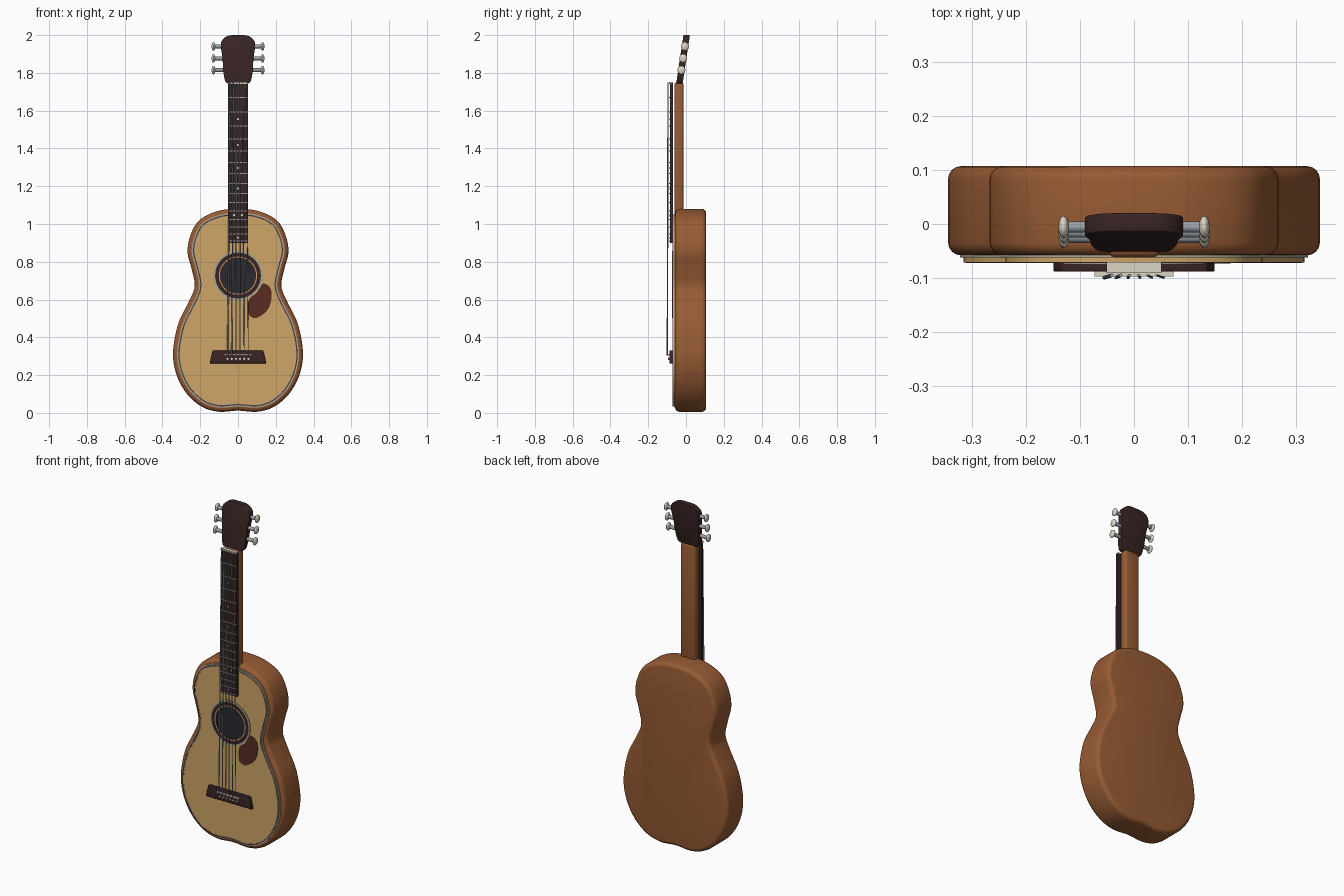
import bpy, bmesh, math
from mathutils import Vector

cube = bpy.data.objects.get("Cube")
if cube:
    bpy.data.objects.remove(cube, do_unlink=True)


def material(name, *rgb):
    m = bpy.data.materials.new(name)
    m.use_nodes = True
    m.diffuse_color = (*rgb, 1)
    bsdf = next(n for n in m.node_tree.nodes if n.type == 'BSDF_PRINCIPLED')
    bsdf.inputs["Base Color"].default_value = (*rgb, 1)
    return m


BROWN = material("brown wood", 0.31, 0.105, 0.034)
TAN = material("pale spruce", 0.62, 0.38, 0.14)
DARK = material("dark rosewood", 0.042, 0.018, 0.018)
RED = material("red brown guard", 0.10, 0.025, 0.017)
STEEL = material("steel", 0.33, 0.36, 0.40)
IVORY = material("ivory", 0.70, 0.66, 0.55)
BLACK = material("hole black", 0.022, 0.023, 0.030)
BINDING = material("binding grey", 0.40, 0.37, 0.30)


def finish(name, bm, mat, smooth=True, bevel=0, segments=3):
    bmesh.ops.recalc_face_normals(bm, faces=bm.faces)
    mesh = bpy.data.meshes.new(name)
    bm.to_mesh(mesh)
    bm.free()
    mesh.materials.append(mat)
    ob = bpy.data.objects.new(name, mesh)
    bpy.context.collection.objects.link(ob)
    bpy.ops.object.select_all(action='DESELECT')
    ob.select_set(True)
    bpy.context.view_layer.objects.active = ob
    if bevel:
        mod = ob.modifiers.new("rounded edges", 'BEVEL')
        mod.width, mod.segments = bevel, segments
        mod.limit_method, mod.angle_limit = 'ANGLE', math.radians(50)
        bpy.ops.object.modifier_apply(modifier=mod.name)
    if smooth:
        bpy.ops.object.shade_smooth_by_angle(angle=math.radians(40))
    return ob


def prism(name, outline, front, back, mat, lean=0, **kw):
    """Extrude an x-z outline from front to back; lean shifts y with height."""
    bm = bmesh.new()
    base = outline[0][1]
    loops = [[bm.verts.new((x, y + lean * (z - base), z)) for x, z in outline]
             for y in (front, back)]
    for loop in loops:
        bm.faces.new(loop)
    for i in range(len(outline)):
        bm.faces.new((loops[0][i - 1], loops[0][i], loops[1][i], loops[1][i - 1]))
    return finish(name, bm, mat, **kw)


def band(name, outer, inner, front, back, mat):
    """Flat closed band between two matching outlines."""
    bm = bmesh.new()
    rows = [[bm.verts.new((x, y, z)) for x, z in loop]
            for loop, y in ((outer, front), (inner, front), (inner, back), (outer, back))]
    for r in range(4):
        a, b = rows[r - 1], rows[r]
        for i in range(len(outer)):
            bm.faces.new((a[i - 1], a[i], b[i], b[i - 1]))
    return finish(name, bm, mat)


def spline(points, steps):
    """Closed smooth curve through the points."""
    p = [Vector(q) for q in points]
    out, n = [], len(p)
    for i in range(n):
        a, b, c, d = p[i - 1], p[i], p[(i + 1) % n], p[(i + 2) % n]
        for s in range(steps):
            t = s / steps
            out.append(0.5 * (2 * b + (c - a) * t + (2 * a - 5 * b + 4 * c - d) * t ** 2
                              + (3 * b - a - 3 * c + d) * t ** 3))
    return out


def mirrored(half):
    return half + [(-x, z) for x, z in reversed(half) if x > 0]


def inset(loop, dist):
    out = []
    for i, p in enumerate(loop):
        t = (loop[(i + 1) % len(loop)] - loop[i - 1]).normalized()
        out.append(p + Vector((-t.y, t.x)) * dist)
    return out


def circle(r, z, x=0, n=48):
    return [(x + r * math.cos(2 * math.pi * i / n), z + r * math.sin(2 * math.pi * i / n))
            for i in range(n)]


def box(name, x, z0, z1, front, back, mat, top=None, **kw):
    top = x if top is None else top
    return prism(name, [(-x, z0), (x, z0), (top, z1), (-top, z1)], front, back, mat, **kw)


def rod(name, start, end, radius, mat, sides=8):
    a, b = Vector(start), Vector(end)
    bm = bmesh.new()
    bmesh.ops.create_cone(bm, cap_ends=True, segments=sides, radius1=radius,
                          radius2=radius, depth=(b - a).length)
    bm.transform((b - a).to_track_quat('Z', 'Y').to_matrix().to_4x4())
    bmesh.ops.translate(bm, vec=(a + b) / 2, verts=bm.verts)
    return finish(name, bm, mat)


# Body, soundboard and edge binding
half = [(0, 0.012), (0.1, 0.006), (0.19, 0.032), (0.27, 0.1), (0.325, 0.2), (0.344, 0.32),
        (0.317, 0.47), (0.26, 0.59), (0.229, 0.67), (0.245, 0.76), (0.267, 0.85),
        (0.252, 0.94), (0.205, 1.02), (0.11, 1.068), (0, 1.08)]
outline = spline(mirrored(half), 5)
prism("body", outline, -0.058, 0.107, BROWN, bevel=0.024, segments=4)
prism("binding_edge", inset(outline, 0.022), -0.062, -0.05, BINDING)
prism("soundboard", inset(outline, 0.029), -0.07, -0.055, TAN)
band("binding_strip", inset(outline, 0.029), inset(outline, 0.038), -0.0715, -0.068, BINDING)
band("binding_line", inset(outline, 0.032), inset(outline, 0.035), -0.072, -0.069, RED)

# Soundhole and rosette
HOLE = 0.727
prism("soundhole", circle(0.092, HOLE), -0.0715, -0.068, BLACK)
for name, r1, r0, mat in (("rosette_outer", 0.131, 0.121, BINDING),
                          ("rosette_dark", 0.121, 0.101, DARK),
                          ("rosette_inner", 0.101, 0.096, TAN),
                          ("rosette_rim", 0.096, 0.088, DARK)):
    band(name, circle(r1, HOLE), circle(r0, HOLE), -0.0745, -0.068, mat)

# Pickguard
guard = [(0.134, 0.685), (0.17, 0.664), (0.178, 0.61), (0.157, 0.546), (0.104, 0.505),
         (0.064, 0.513), (0.055, 0.557), (0.063, 0.607), (0.095, 0.632), (0.115, 0.66)]
prism("pickguard", spline(guard, 4), -0.0735, -0.068, RED)

# Bridge, saddle and pins
box("bridge", 0.15, 0.262, 0.33, -0.088, -0.068, DARK, top=0.134, bevel=0.003)
box("saddle", 0.073, 0.304, 0.313, -0.097, -0.085, IVORY)
for i in range(6):
    x = (i - 2.5) * 0.022
    rod("bridge_pin", (x, -0.094, 0.286), (x, -0.085, 0.286), 0.006, IVORY)

# Neck, fretboard and nut
box("neck", 0.048, 1.05, 1.75, -0.062, -0.012, BROWN, bevel=0.014)
box("fretboard", 0.052, 0.9, 1.745, -0.086, -0.07, DARK)
box("nut", 0.051, 1.741, 1.751, -0.09, -0.07, IVORY)


def fret_height(n):
    return 0.3 + 1.45 * 0.5 ** (n / 12)


for n in range(1, 16):
    z = fret_height(n)
    box("fret", 0.052, z - 0.0025, z + 0.0025, -0.0895, -0.084, STEEL)
for n in (3, 5, 7, 9, 12, 15):
    z = (fret_height(n) + fret_height(n - 1)) / 2
    for x in ((-0.02, 0.02) if n == 12 else (0,)):
        prism("inlay_dot", circle(0.006, z, x, 12), -0.0875, -0.084, IVORY)

# Strings
for i in range(6):
    s = i - 2.5
    rod("string", (s * 0.022, -0.099, 0.305), (s * 0.0165, -0.095, 1.75),
        0.0036 - i * 0.0003, STEEL)

# Headstock, leaning back
LEAN = 0.15
head = [(0, 1.743), (0.055, 1.745), (0.07, 1.765), (0.079, 1.82), (0.082, 1.88),
        (0.091, 1.94), (0.083, 1.975), (0.05, 1.997), (0, 2.0)]
prism("headstock", spline(mirrored(head), 4), -0.052, -0.018, DARK, lean=LEAN, bevel=0.003)

# Tuners
for side in (-1, 1):
    for z in (1.815, 1.877, 1.94):
        y = -0.035 + LEAN * (z - 1.743)
        rod("tuner_shaft", (side * 0.07, y, z), (side * 0.125, y, z), 0.0105, STEEL, 12)
        bm = bmesh.new()
        bmesh.ops.create_uvsphere(bm, u_segments=16, v_segments=10, radius=1)
        bmesh.ops.scale(bm, vec=(0.01, 0.021, 0.023), verts=bm.verts)
        bmesh.ops.translate(bm, vec=(side * 0.13, y, z), verts=bm.verts)
        finish("tuner_button", bm, IVORY)
